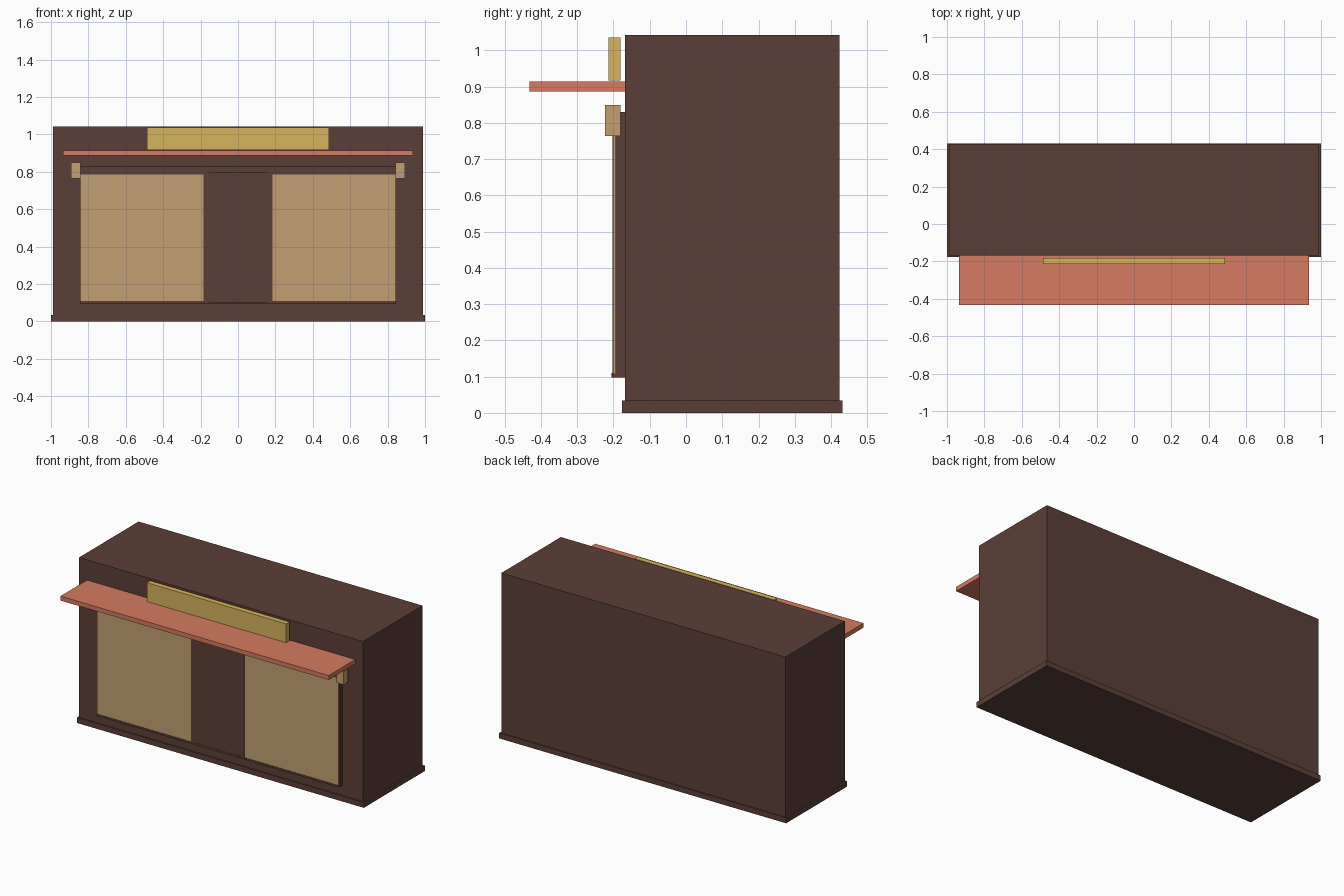
import bpy

if "Cube" in bpy.data.objects:
    bpy.data.objects.remove(bpy.data.objects["Cube"])


def lin(c):
    c /= 255
    return c / 12.92 if c <= 0.04045 else ((c + 0.055) / 1.055) ** 2.4


def material(name, r, g, b):
    m = bpy.data.materials.new(name)
    m.diffuse_color = (lin(r), lin(g), lin(b), 1)
    m.use_nodes = True
    m.node_tree.nodes["Principled BSDF"].inputs["Base Color"].default_value = m.diffuse_color
    return m


BROWN = material("dark_brown_wood", 92, 63, 55)
CREAM = material("tan_panel", 194, 160, 116)
CORAL = material("coral_awning", 213, 123, 98)
GOLD = material("gold_sign", 215, 180, 93)


def box(name, mat, x, y, z):
    """Box spanning the (low, high) ranges on each axis."""
    bpy.ops.mesh.primitive_cube_add(
        size=1, location=[(a + b) / 2 for a, b in (x, y, z)])
    ob = bpy.context.object
    ob.name = name
    ob.scale = [b - a for a, b in (x, y, z)]
    bpy.ops.object.transform_apply(location=False, rotation=False, scale=True)
    ob.data.materials.append(mat)
    return ob


# Main block and plinth
box("cabinet_body", BROWN, (-0.99, 0.99), (-0.168, 0.424), (0.03, 1.042))
box("plinth", BROWN, (-1, 1), (-0.176, 0.431), (0, 0.034))

# Shopfront frame with its centre post
box("shopfront_frame", BROWN, (-0.846, 0.846), (-0.195, -0.165), (0.097, 0.83))
box("centre_post", BROWN, (-0.185, 0.185), (-0.203, -0.19), (0.099, 0.793))

# Thin rails above and below the post and panels
for level, z in (("lower", 0.098), ("upper", 0.785)):
    box(level + "_centre_rail", BROWN, (-0.155, 0.155), (-0.205, -0.19), (z, z + 0.012))

# Mirrored panels, their rails and the awning brackets
for side, s in (("left", -1), ("right", 1)):
    def span(a, b):
        return tuple(sorted((s * a, s * b)))
    box(side + "_panel", CREAM, span(0.185, 0.841), (-0.201, -0.19), (0.108, 0.786))
    box(side + "_lower_rail", BROWN, span(0.185, 0.845), (-0.203, -0.19), (0.097, 0.109))
    box(side + "_upper_rail", BROWN, span(0.185, 0.845), (-0.203, -0.19), (0.785, 0.796))
    box(side + "_bracket", CREAM, span(0.842, 0.892), (-0.223, -0.181), (0.764, 0.849))

# Awning shelf and sign board
box("awning", CORAL, (-0.935, 0.935), (-0.432, -0.166), (0.886, 0.914))
box("sign_board", GOLD, (-0.486, 0.486), (-0.214, -0.181), (0.917, 1.036))
